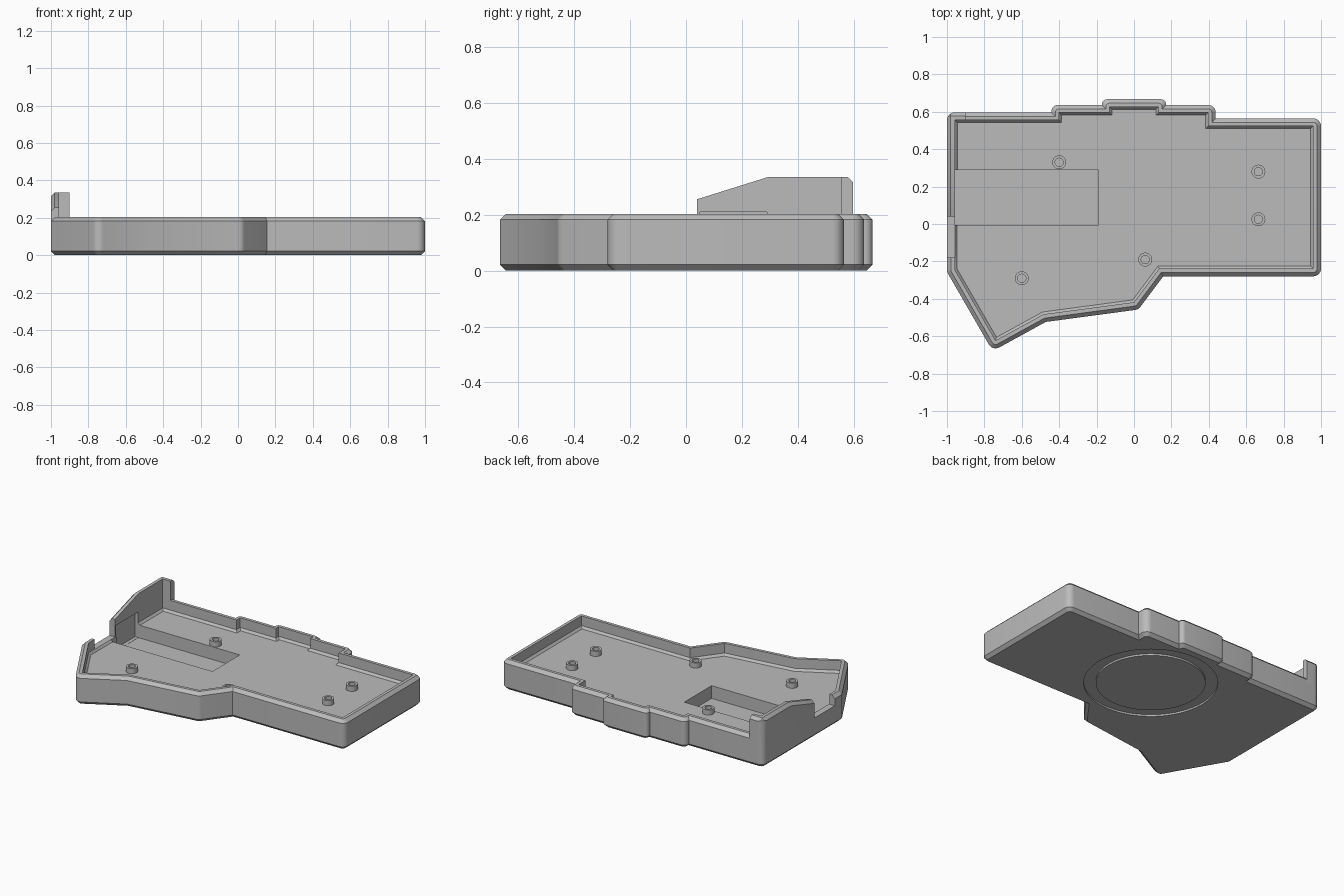
import bpy, bmesh, math
from mathutils import Vector

cube = bpy.data.objects.get("Cube")
if cube:
    bpy.data.objects.remove(cube, do_unlink=True)

grey = bpy.data.materials.new("grey plastic")
grey.use_nodes = True
COLOR = (0.5, 0.5, 0.5, 1)
grey.diffuse_color = COLOR
grey.node_tree.nodes["Principled BSDF"].inputs["Base Color"].default_value = COLOR

WALL, TOP, FLOOR, CH = 0.042, 0.203, 0.122, 0.021

# Sharp inner outline of the tray, counter-clockwise
INNER = [Vector(p) for p in (
    (-.958, -.245), (-.74, -.623), (-.485, -.483), (0, -.418), (.135, -.238),
    (.958, -.238), (.958, .523), (.395, .523), (.395, .595), (.13, .595),
    (.13, .625), (-.13, .625), (-.13, .595), (-.4, .595), (-.4, .555), (-.958, .555))]


def outline(out, z, steps=6):
    """Inner outline grown by out, with rounded outward corners."""
    n = len(INNER)
    mitred, turns = [], []
    for i, p in enumerate(INNER):
        a = (p - INNER[i - 1]).normalized()
        b = (INNER[(i + 1) % n] - p).normalized()
        na, nb = Vector((a.y, -a.x)), Vector((b.y, -b.x))
        mitred.append(p + (na + nb) * out / (1 + na.dot(nb)))
        turns.append(math.atan2(a.x * b.y - a.y * b.x, a.dot(b)))
    ring = []
    for i, p in enumerate(mitred):
        if turns[i] < 0:
            ring.append(Vector((p.x, p.y, z)))
            continue
        before, after = mitred[i - 1] - p, mitred[(i + 1) % n] - p
        t = max(out, 0) * math.tan(turns[i] / 2)
        t = min(t, .9 * before.length, .9 * after.length)
        a, b = p + before.normalized() * t, p + after.normalized() * t
        w = math.cos(turns[i] / 2)
        for k in range(steps + 1):
            s = k / steps
            c = ((1 - s) ** 2, 2 * s * (1 - s) * w, s * s)
            q = (a * c[0] + p * c[1] + b * c[2]) / sum(c)
            ring.append(Vector((q.x, q.y, z)))
    return ring


def circle(x, y, r, z, n):
    return [(x + r * math.cos(k * math.tau / n), y + r * math.sin(k * math.tau / n), z)
            for k in range(n)]


def loft(name, rings, closed=False):
    """Skin a stack of rings; closed joins last to first, otherwise ends are capped."""
    bm = bmesh.new()
    loops = [[bm.verts.new(p) for p in ring] for ring in rings]
    pairs = list(zip(loops, loops[1:]))
    if closed:
        pairs.append((loops[-1], loops[0]))
    else:
        bm.faces.new(loops[0])
        bm.faces.new(loops[-1])
    for low, high in pairs:
        for i in range(len(low)):
            bm.faces.new((low[i - 1], low[i], high[i], high[i - 1]))
    bmesh.ops.remove_doubles(bm, verts=bm.verts[:], dist=1e-5)
    bmesh.ops.recalc_face_normals(bm, faces=bm.faces[:])
    mesh = bpy.data.meshes.new(name)
    bm.to_mesh(mesh)
    bm.free()
    obj = bpy.data.objects.new(name, mesh)
    bpy.context.collection.objects.link(obj)
    return obj


def box(name, x, y, z):
    return loft(name, [[(x[0], y[0], h), (x[1], y[0], h), (x[1], y[1], h), (x[0], y[1], h)]
                       for h in z])


def tube(name, x, y, r_out, r_in, z, n):
    return loft(name, [circle(x, y, r, h, n) for r, h in
                       ((r_out, z[0]), (r_out, z[1]), (r_in, z[1]), (r_in, z[0]))], True)


def activate(obj):
    bpy.ops.object.select_all(action='DESELECT')
    obj.select_set(True)
    bpy.context.view_layer.objects.active = obj


def boolean(target, cutter, operation='DIFFERENCE'):
    activate(target)
    mod = target.modifiers.new("cut", 'BOOLEAN')
    mod.object, mod.operation, mod.solver = cutter, operation, 'EXACT'
    bpy.ops.object.modifier_apply(modifier=mod.name)


# Tray: chamfered outside, rim, inner wall and floor
tray = loft("case_tray", [outline(o, z) for o, z in (
    (WALL - CH, 0), (WALL, CH), (WALL, TOP - CH), (WALL - CH, TOP),
    (0, TOP), (0, FLOOR + .015), (-.013, FLOOR))])

# Raised wall at the end, trimmed out of a taller copy of the rim
raised = loft("raised_end_wall", [outline(o, z) for o, z in (
    (WALL, .15), (WALL, .4), (0, .4), (0, .15))], True)
profile = [(.04, .16), (.04, .255), (.295, .335), (.577, .335), (.61, .302), (.61, .16)]
trim = loft("wall_trim", [[(x, y, z - drop if z > .2 else z) for y, z in profile]
                          for x, drop in ((-1.001, CH), (-.98, 0), (-.9, 0))])
boolean(raised, trim, 'INTERSECT')

# Pocket, socket recess, rim notch and the ring groove underneath
pocket = box("pocket_cutter", (-.956, -.19), (-.005, .29), (.035, .19))
recess = box("recess_cutter", (-.98, -.93), (.05, .289), (.036, .21))
notch = box("notch_cutter", (-1.1, -.94), (-.18, .04), (.135, .4))
groove = tube("groove_cutter", .02, .185, .416, .34, (-.05, .012), 64)
for cutter in (pocket, recess, notch, groove):
    boolean(tray, cutter)
boolean(raised, recess)
for cutter in (trim, pocket, recess, notch, groove):
    bpy.data.objects.remove(cutter, do_unlink=True)

# Screw posts
parts = [tray, raised]
for i, (x, y) in enumerate(((-.4, .33), (.665, .28), (.665, .025), (.06, -.19), (-.6, -.29))):
    parts.append(tube(f"screw_post_{i + 1}", x, y, .037, .022, (FLOOR - .01, FLOOR + .035), 32))

for part in parts:
    part.data.materials.clear()
    part.data.materials.append(grey)
    for face in part.data.polygons:
        face.material_index = 0
    activate(part)
    bpy.ops.object.shade_smooth_by_angle(angle=math.radians(28))
